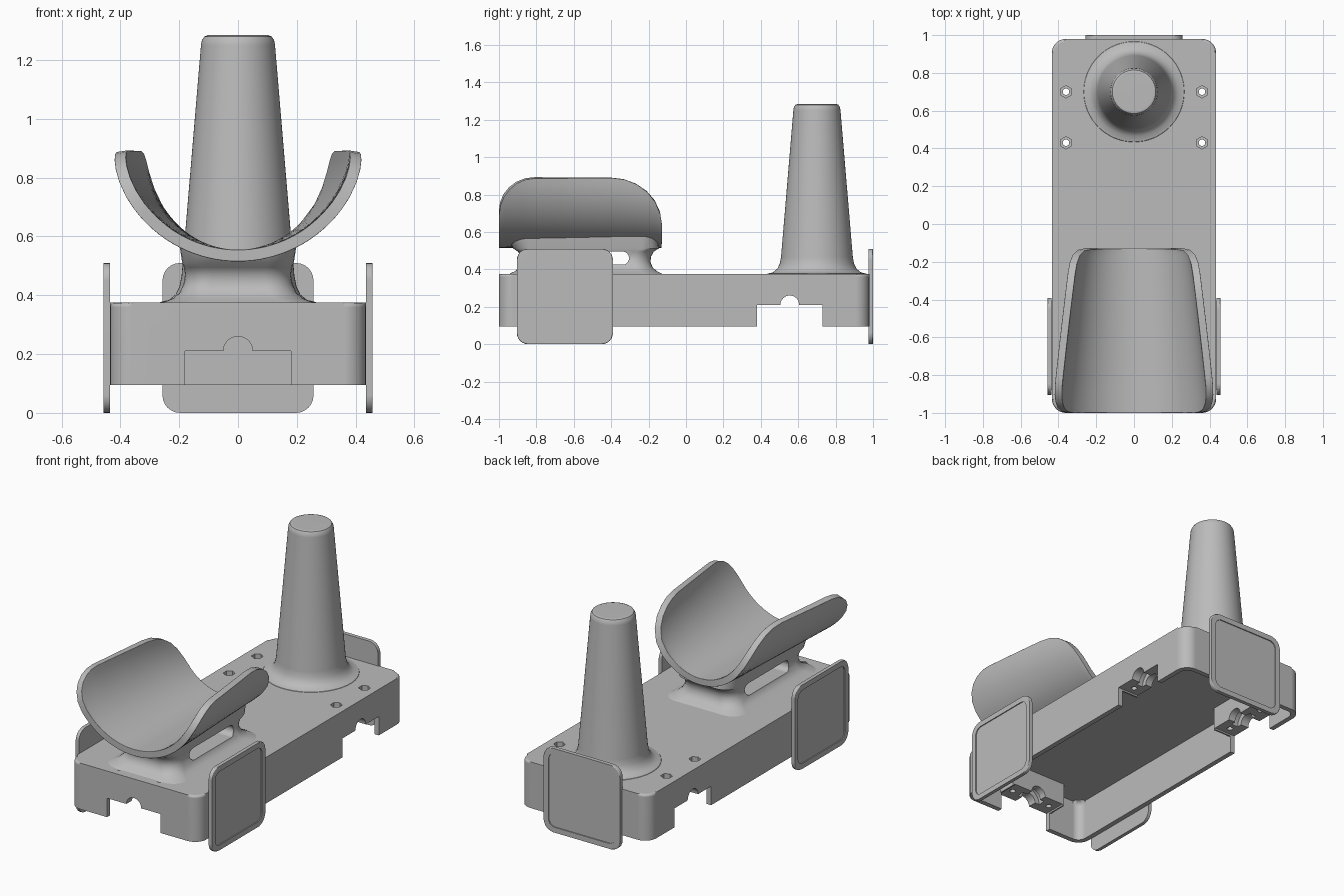
import bpy, bmesh
from math import sin, cos, pi, acos, radians
from mathutils import Matrix, Vector

if "Cube" in bpy.data.objects:
    bpy.data.objects.remove(bpy.data.objects["Cube"])

grey = bpy.data.materials.new("plain_grey")
grey.use_nodes = True
grey.diffuse_color = (0.5, 0.5, 0.5, 1)
grey.node_tree.nodes["Principled BSDF"].inputs["Base Color"].default_value = (0.5, 0.5, 0.5, 1)

# Local z points along +x, local y points up
SIDEWAYS = Matrix(((0, 0, 1, 0), (1, 0, 0, 0), (0, 1, 0, 0), (0, 0, 0, 1)))


def finish(bm, name):
    bmesh.ops.recalc_face_normals(bm, faces=bm.faces[:])
    mesh = bpy.data.meshes.new(name)
    bm.to_mesh(mesh)
    bm.free()
    obj = bpy.data.objects.new(name, mesh)
    mesh.materials.append(grey)
    bpy.context.collection.objects.link(obj)
    return obj


def rounded(hx, hy, r, steps=6):
    pts = []
    for k, (sx, sy) in enumerate(((1, 1), (-1, 1), (-1, -1), (1, -1))):
        for i in range(steps + 1):
            a = (k + i / steps) * pi / 2
            pts.append((sx * (hx - r) + r * cos(a), sy * (hy - r) + r * sin(a)))
    return pts


def circle(r, n):
    return [(r * cos(2 * pi * i / n), r * sin(2 * pi * i / n)) for i in range(n)]


def prism(name, pts, z0, z1, matrix=Matrix(), bevel=0, recess=0):
    bm = bmesh.new()
    low = [bm.verts.new((x, y, z0)) for x, y in pts]
    high = [bm.verts.new((x, y, z1)) for x, y in pts]
    bm.faces.new(low[::-1])
    top = bm.faces.new(high)
    for i in range(len(pts)):
        j = (i + 1) % len(pts)
        bm.faces.new((low[i], low[j], high[j], high[i]))
    if bevel:
        bmesh.ops.bevel(bm, geom=top.edges[:], offset=bevel, segments=3, profile=0.5, affect='EDGES')
    if recess:
        bm.normal_update()
        panel = max((f for f in bm.faces if f.normal.z > 0.9), key=lambda f: f.calc_area())
        bmesh.ops.inset_region(bm, faces=[panel], thickness=recess)
        inner = bmesh.ops.extrude_discrete_faces(bm, faces=[panel])["faces"][0]
        bmesh.ops.translate(bm, verts=inner.verts[:], vec=(0, 0, -0.006))
    bm.transform(matrix)
    return finish(bm, name)


def box(name, x, y, z):
    pts = [(x[0], y[0]), (x[1], y[0]), (x[1], y[1]), (x[0], y[1])]
    return prism(name, pts, *z)


def apply(obj, modifier):
    with bpy.context.temp_override(object=obj, active_object=obj, selected_objects=[obj]):
        bpy.ops.object.modifier_apply(modifier=modifier.name)


def combine(obj, other, operation='DIFFERENCE'):
    mod = obj.modifiers.new("combine", 'BOOLEAN')
    mod.operation, mod.object, mod.solver = operation, other, 'EXACT'
    apply(obj, mod)
    bpy.data.objects.remove(other)


def loft(name, rings):
    bm = bmesh.new()
    rows = [[bm.verts.new(p) for p in ring] for ring in rings]
    for a, b in zip(rows, rows[1:]):
        for i in range(len(a)):
            j = (i + 1) % len(a)
            bm.faces.new((a[i], a[j], b[j], b[i]))
    bm.faces.new(rows[0])
    bm.faces.new(rows[-1])
    return finish(bm, name)


# Hollow base with rounded corners
base = prism("base", rounded(0.435, 0.99, 0.075, 8), 0.095, 0.375,
             Matrix.Translation((0, -0.01, 0)), bevel=0.015)
combine(base, prism("cavity", rounded(0.405, 0.96, 0.05), 0, 0.345,
                    Matrix.Translation((0, -0.01, 0)), bevel=0.03))

# Wheel brackets under the lid, and links to the side pads
for s in (-1, 1):
    combine(base, box("bracket", sorted((s * 0.29, s * 0.42)), (0.37, 0.74), (0.2, 0.36)), 'UNION')
    combine(base, box("pad_link", sorted((s * 0.42, s * 0.442)), (-0.88, -0.41), (0.11, 0.36)), 'UNION')
combine(base, box("bracket", (-0.19, 0.19), (-0.985, -0.855), (0.2, 0.36)), 'UNION')

# Wheel notches with axle channels
combine(base, box("notch", (-0.6, 0.6), (0.38, 0.73), (0, 0.21)))
combine(base, box("notch", (-0.18, 0.18), (-1.1, -0.84), (0, 0.21)))
side_axle = Matrix.Translation((0, 0.555, 0.21)) @ SIDEWAYS
front_axle = Matrix.Translation((0, 0, 0.21)) @ Matrix.Rotation(-pi / 2, 4, 'Z') @ SIDEWAYS
combine(base, prism("axle", circle(0.05, 32), -0.6, 0.6, side_axle))
combine(base, prism("axle", circle(0.05, 32), 0.8, 1.1, front_axle))
for z0, z1, m in ((0.335, 0.38, side_axle), (-0.38, -0.335, side_axle), (0.9, 0.945, front_axle)):
    combine(base, prism("wheel_well", circle(0.08, 32), z0, z1, m))

# Screw holes with hexagonal pockets
spots = [(s * 0.36, y) for s in (-1, 1) for y in (0.43, 0.7)] + [(-0.135, -0.925), (0.135, -0.925)]
for x, y in spots:
    at = Matrix.Translation((x, y, 0))
    combine(base, prism("screw", circle(0.017, 16), 0.1, 0.5, at))
    combine(base, prism("pocket", circle(0.033, 6), 0.335, 0.5, at @ Matrix.Rotation(pi / 6, 4, 'Z')))

# Recessed pads on both sides and the back
for name, turn, out, along in (("left_pad", 0, 0.436, -0.6475), ("right_pad", pi, 0.436, 0.6475),
                               ("back_pad", pi / 2, 0.976, 0)):
    place = Matrix.Rotation(turn, 4, 'Z') @ Matrix.Translation((out, along, 0.255)) @ SIDEWAYS
    thick = 0.022 if turn != pi / 2 else 0.024
    prism(name, rounded(0.257, 0.255, 0.06), 0, thick, place, bevel=0.005, recess=0.033)

# Tapered post with a flared foot
profile = [(0.27, 0.37), (0.265, 0.377), (0.235, 0.384), (0.212, 0.403), (0.199, 0.43), (0.192, 0.465),
           (0.126, 1.25), (0.123, 1.267), (0.115, 1.28), (0.102, 1.285)]
loft("post", [[(x, y + 0.7, z) for x, y in circle(r, 64)] for r, z in profile])

# Neck under the cradle: flared at both ends, top following the cradle's curve
rings = []
for z, ex, ey in ((0.37, 0.08, 0.07), (0.378, 0.07, 0.06), (0.39, 0.04, 0.035), (0.41, 0.018, 0.012),
                  (0.44, 0.005, 0), (0.47, 0, 0.004), (0.495, 0.004, 0.018), (0.512, 0.01, 0.045)):
    rings.append([(x, y - 0.535, z) for x, y in rounded(0.18 + ex, 0.345 + ey, 0.09)])
for s in (1, 0.66, 0.33, 0.02):
    rings.append([(x * s, y - 0.545, 0.525 + (x * s) ** 2 / 0.78)
                  for x, y in rounded(0.2, 0.395, 0.09)])
neck = loft("cradle_neck", rings)
combine(neck, prism("slot", rounded(0.21, 0.035, 0.034), -0.5, 0.5,
                    Matrix.Translation((0, -0.515, 0.46)) @ SIDEWAYS))

# Cradle: tapering trough with rounded wing corners
N, STEPS = 32, 6
stations = []
for i in range(STEPS + 1):
    t = i / STEPS * pi / 2
    stations.append((-0.81 - 0.19 * cos(t), 0.7 + 0.19 * sin(t)))
stations += [(-0.67, 0.89), (-0.54, 0.89)]
for i in range(STEPS + 1):
    t = i / STEPS * pi / 2
    stations.append((-0.4 + 0.27 * sin(t), 0.64 + 0.25 * cos(t)))
bm = bmesh.new()
rows = []
for y, top in stations:
    r = 0.44 - 0.105 * (y + 1) / 0.87
    centre, mid = 0.515 + r, r - 0.02
    reach = acos((centre - top) / mid)
    angles = [reach * (2 * k / N - 1) for k in range(N + 1)]
    rows.append([bm.verts.new((mid * sin(a), y, centre - mid * cos(a))) for a in angles])
for a, b in zip(rows, rows[1:]):
    for k in range(N):
        bm.faces.new((a[k], a[k + 1], b[k + 1], b[k]))
cradle = finish(bm, "cradle")
solid = cradle.modifiers.new("thickness", 'SOLIDIFY')
solid.thickness, solid.offset = 0.04, 0
apply(cradle, solid)
soft = cradle.modifiers.new("soft_rim", 'BEVEL')
soft.width, soft.segments, soft.limit_method, soft.angle_limit = 0.012, 3, 'ANGLE', radians(50)
apply(cradle, soft)

# Smooth shading with sharp edges kept
for obj in bpy.context.collection.objects:
    if obj.type == 'MESH' and obj.data.materials and obj.data.materials[0] == grey:
        bpy.ops.object.select_all(action='DESELECT')
        obj.select_set(True)
        bpy.context.view_layer.objects.active = obj
        bpy.ops.object.shade_smooth_by_angle(angle=radians(35))
        weighted = obj.modifiers.new("even_shading", 'WEIGHTED_NORMAL')
        weighted.keep_sharp = True
